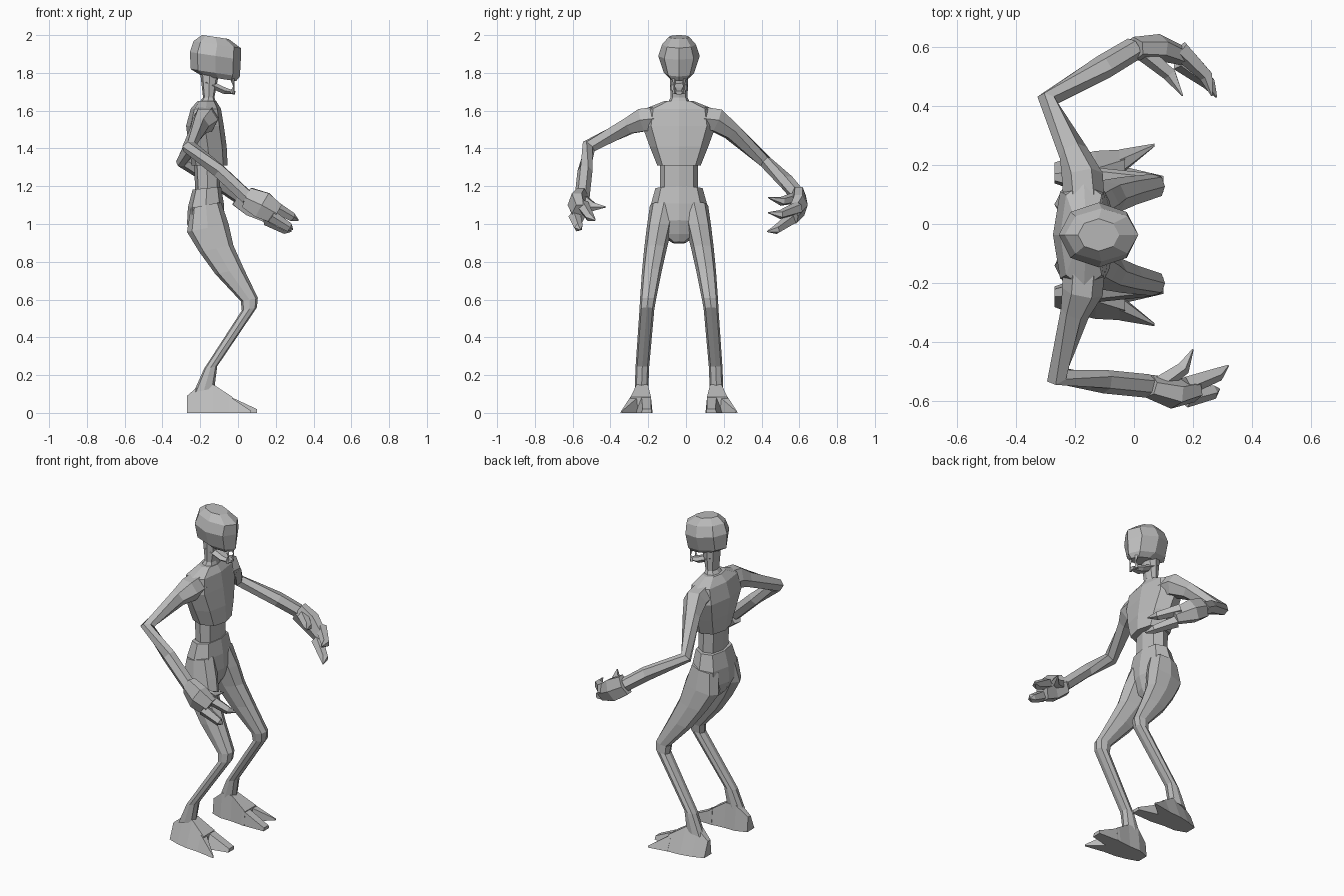
import bpy, bmesh
from math import cos, sin, pi
from mathutils import Vector

MID = -.037  # body mid-plane; the figure faces +x
UP = Vector((0, 0, 1))
SIDES = {"left": 1, "right": -1}

cube = bpy.data.objects.get("Cube")
if cube:
    bpy.data.objects.remove(cube, do_unlink=True)

skin = bpy.data.materials.new("pale grey skin")
skin.use_nodes = True
grey = (.5, .5, .5, 1)
skin.diffuse_color = grey
skin.node_tree.nodes["Principled BSDF"].inputs["Base Color"].default_value = grey


def loft(name, rings):
    """Skin a list of equal-sized point rings into a closed flat-shaded mesh."""
    bm = bmesh.new()
    loops = [[bm.verts.new(point) for point in ring] for ring in rings]
    for lower, upper in zip(loops, loops[1:]):
        for i in range(len(lower)):
            bm.faces.new((lower[i - 1], lower[i], upper[i], upper[i - 1]))
    bm.faces.new(loops[0])
    bm.faces.new(loops[-1])
    bmesh.ops.recalc_face_normals(bm, faces=bm.faces)
    mesh = bpy.data.meshes.new(name)
    bm.to_mesh(mesh)
    bm.free()
    mesh.materials.append(skin)
    bpy.context.collection.objects.link(bpy.data.objects.new(name, mesh))


def boxy(value, power):
    """Push a circle coordinate outward, towards a square."""
    size = abs(value) ** power
    return size if value > 0 else -size


def turns(count):
    """Rounded cosine and sine pairs around a circle."""
    angles = [2 * pi * i / count for i in range(count)]
    return [(round(cos(a), 5), round(sin(a), 5)) for a in angles]


def level_ring(x, y, z, depth, half, slope=0, power=.8):
    """Eight-sided cross-section of an upright part; slope lifts its front."""
    ring = []
    for c, s in turns(8):
        forward = depth * boxy(c, power)
        ring.append((x + forward, y + half * boxy(s, power), z + slope * forward))
    return ring


def trunk(name, sections, **shape):
    """Central part from sections of (x, z, depth, half width)."""
    loft(name, [level_ring(x, MID, z, depth, half, **shape)
                for x, z, depth, half in sections])


def limb(name, path, aspect=1, count=6):
    """Tube along (x, y, z, radius) points; aspect stretches it vertically."""
    points = [Vector(p[:3]) for p in path]
    steps = [(b - a).normalized() for a, b in zip(points, points[1:])]
    before, after = steps[:1] + steps, steps + steps[-1:]
    rings = []
    for point, (*_, radius), old, new in zip(points, path, before, after):
        along = (old + new).normalized()
        across = along.cross(UP).normalized()
        lift = across.cross(along) * aspect
        rings.append([point + radius * (across * c + lift * s)
                      for c, s in turns(count)])
    loft(name, rings)


def foot_piece(name, sections, side):
    """Sole wedge from sections of (x, inner edge, outer edge, height)."""
    rings = []
    for x, inner, outer, top in sections:
        inset = .4 * top
        corners = ((inner, 0), (outer, 0), (outer - inset, top),
                   (inner + inset / 4, top))
        rings.append([(x, MID + side * y, z) for y, z in corners])
    loft(name, rings)


# Head, neck and open jaw
trunk("head", [
    (-.1, 1.77, .09, .05),
    (-.12, 1.8, .13, .08),
    (-.12, 1.89, .135, .11),
    (-.11, 1.95, .125, .09),
    (-.12, 1.99, .07, .055)], slope=-.15, power=1)
trunk("neck", [
    (-.17, 1.6, .07, .08),
    (-.155, 1.67, .03, .045),
    (-.15, 1.8, .05, .05)])
limb("lower_jaw", [
    (-.17, MID, 1.75, .045),
    (-.07, MID, 1.705, .04),
    (-.015, MID, 1.695, .02)], aspect=.5)

# Fangs in both jaws
for word, side in SIDES.items():
    y = MID + side * .025
    for jaw, root, tip in (("upper", 1.77, 1.72), ("lower", 1.69, 1.74)):
        limb(f"{word}_{jaw}_fang",
             [(-.03, y, root, .012), (-.02, y, tip, .002)], count=4)

# Trunk
trunk("chest", [
    (-.15, 1.31, .095, .115),
    (-.16, 1.41, .1, .155),
    (-.175, 1.52, .1, .195),
    (-.17, 1.61, .08, .18),
    (-.165, 1.65, .05, .08)])
trunk("waist", [(-.16, 1.16, .065, .1), (-.165, 1.34, .07, .1)])
trunk("pelvis", [
    (-.155, .9, .045, .035),
    (-.165, .94, .075, .095),
    (-.17, 1.01, .1, .16),
    (-.17, 1.1, .095, .15),
    (-.165, 1.19, .075, .125)], slope=.1)

# Legs as (x, z, depth): width shrinks to the knee, stance widens to the floor
LEG = [(-.17, 1.1, .08), (-.16, .98, .11), (-.115, .87, .09), (-.045, .75, .075),
       (.06, .6, .045), (.06, .55, .04), (-.145, .24, .035), (-.18, .12, .055)]
for word, side in SIDES.items():
    rings = []
    for x, z, depth in LEG:
        stance = .2 - .1 * z * z
        half = .036 + .065 * max(0, z - .5)
        rings.append(level_ring(x, MID + side * stance, z, depth, half, slope=.2))
    loft(word + "_leg", rings)
    foot_piece(word + "_foot", [
        (-.27, .175, .245, .09),
        (-.2, .15, .27, .15),
        (-.13, .15, .285, .15),
        (-.03, .14, .29, .085)], side)
    foot_piece(word + "_inner_toe",
               [(-.05, .14, .235, .09), (.1, .145, .2, .02)], side)
    foot_piece(word + "_outer_toe",
               [(-.05, .2, .29, .09), (.07, .3, .31, .01)], side)

# Arms from shoulder to wrist, each in its own pose
ARMS = {
    "left": [(-.17, .08, 1.56, .07), (-.175, .16, 1.55, .07), (-.205, .24, 1.49, .05),
             (-.295, .42, 1.33, .035), (-.1, .535, 1.22, .042), (0, .595, 1.15, .04)],
    "right": [(-.17, -.15, 1.56, .07), (-.175, -.23, 1.55, .07), (-.2, -.3, 1.52, .05),
              (-.26, -.515, 1.41, .04), (-.1, -.535, 1.28, .04), (.05, -.55, 1.14, .04)],
}
PALMS = {
    "left": [(.08, .6, 1.1, .045), (.18, .565, 1.04, .03)],
    "right": [(.13, -.575, 1.1, .052), (.2, -.565, 1.055, .04)],
}
# Claw tips: upper finger, lower finger, thumb
TIPS = {
    "left": [(.265, .435, 1.06), (.28, .43, .96), (.165, .435, 1.14)],
    "right": [(.32, -.48, 1.02), (.29, -.56, .97), (.2, -.425, 1.09)],
}
spread = Vector((0, .02, .03))
for word in SIDES:
    arm = ARMS[word]
    limb(word + "_arm", arm)
    hand = arm[-1:] + PALMS[word]
    limb(word + "_palm", hand, aspect=1.6)
    wrist, middle, end = [Vector(p[:3]) for p in hand]
    reach = (end - middle).normalized() * .03
    roots = (end + spread, end - spread, wrist.lerp(middle, .4))
    for part, root, tip in zip(("upper_finger", "lower_finger", "thumb"),
                               roots, TIPS[word]):
        bend = root.lerp(Vector(tip), .5) + reach
        limb(f"{word}_{part}", [(*root - reach, .035), (*bend, .025), (*tip, .003)],
             count=5)
